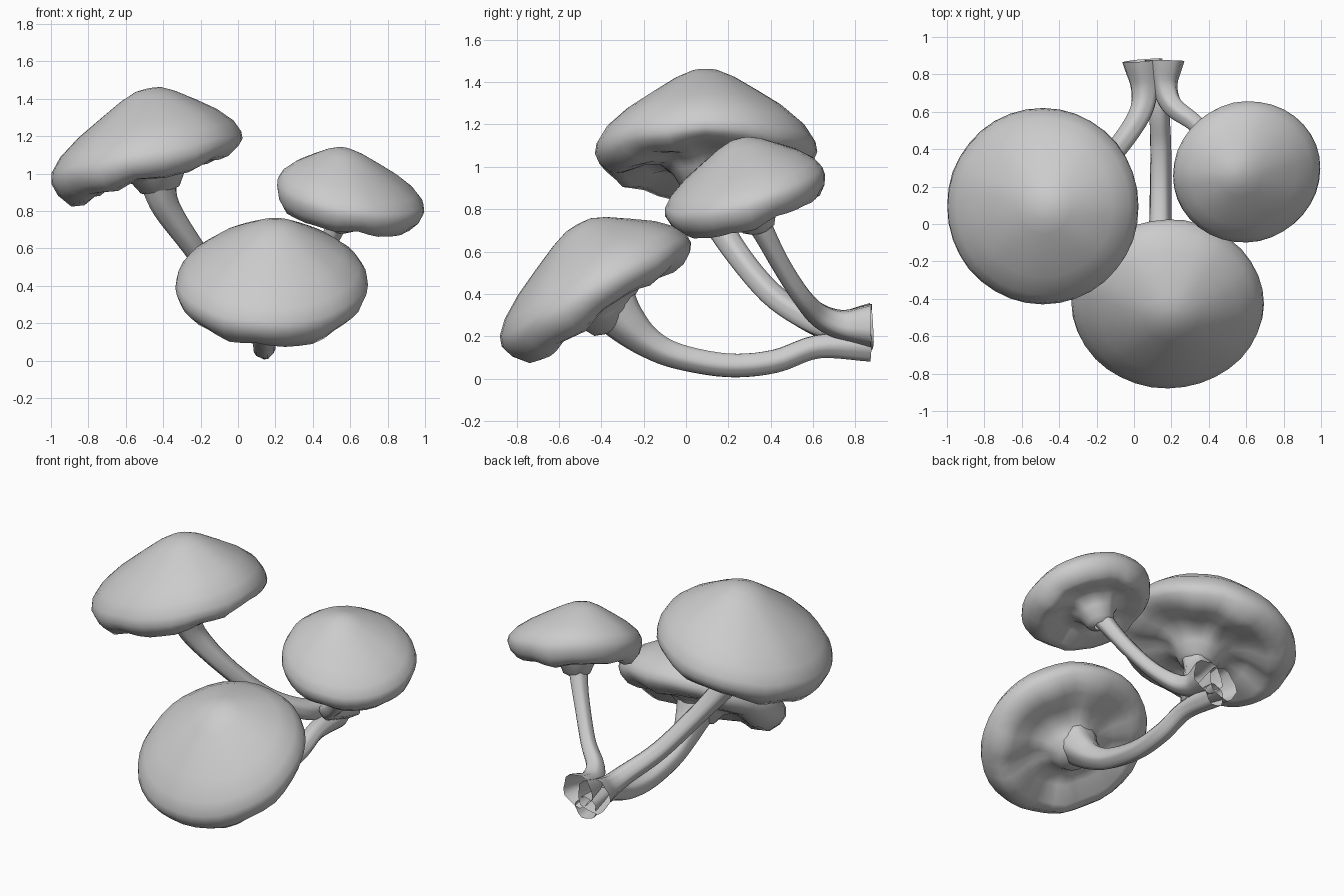
import bpy, bmesh, math, random
from mathutils import Vector

if "Cube" in bpy.data.objects:
    bpy.data.objects.remove(bpy.data.objects["Cube"])

random.seed(4)

def loft(name, rings, close_first=False):
    """Skin a list of equal-length point rings into a smooth mesh."""
    bm = bmesh.new()
    rows = [[bm.verts.new(p) for p in ring] for ring in rings]
    n = len(rows[0])
    for a, b in zip(rows, rows[1:]):
        for i in range(n):
            j = (i + 1) % n
            bm.faces.new((a[i], a[j], b[j], b[i]))
    if close_first:
        bm.faces.new(rows[0])
    bmesh.ops.recalc_face_normals(bm, faces=bm.faces)
    me = bpy.data.meshes.new(name)
    bm.to_mesh(me)
    bm.free()
    ob = bpy.data.objects.new(name, me)
    bpy.context.collection.objects.link(ob)
    me.shade_smooth()
    return ob

def spline(pts, steps=5):
    """Catmull-Rom samples through tuples of any length."""
    pts = [Vector(p) for p in pts]
    ext = [2 * pts[0] - pts[1]] + pts + [2 * pts[-1] - pts[-2]]
    out = []
    for k in range(len(pts) - 1):
        a, b, c, d = ext[k:k + 4]
        for s in range(steps):
            t = s / steps
            out.append(0.5 * (2 * b + (c - a) * t + (2 * a - 5 * b + 4 * c - d) * t * t
                              + (3 * b - a - 3 * c + d) * t ** 3))
    return out + [pts[-1]]

# cap outline: radius, height (both relative), waviness
PROFILE = [(0.03, 1.0, 0), (0.13, 0.985, 0), (0.28, 0.89, 0), (0.5, 0.7, .01),
           (0.72, 0.5, .015), (0.9, 0.28, .02), (0.985, 0.09, .03), (1.0, -0.04, .04),
           (0.96, -0.17, .05), (0.86, -0.29, .08), (0.74, -0.31, .09), (0.54, -0.22, .07),
           (0.38, -0.22, .04), (0.27, -0.33, 0), (0.2, -0.5, 0), (0.1, -0.55, 0)]

def cap(name, centre, normal, apex, ru, rv, hub, slim, depth):
    """hub: stem offset from centre; slim: rim thinning uphill; depth: underside scale."""
    c, n = Vector(centre), Vector(normal).normalized()
    axis = Vector(apex) - c
    height = axis.length
    u = (Vector((1, 0, 0)) - n * n.x).normalized()
    v = n.cross(u)
    hill = (Vector((0, 0, 1)) - n * n.z).normalized()
    ph = [random.uniform(0, 6.28) for _ in range(3)]
    rings = []
    for r, h, w in PROFILE:
        ring = []
        for i in range(36):
            a = math.tau * i / 36
            d = u * math.cos(a) + v * math.sin(a)
            wave = w * (math.sin(3 * a + ph[0]) + .7 * math.sin(7 * a + ph[1])
                        + .5 * math.sin(11 * a + ph[2])) / 2.2
            if h > 0:
                off = axis * (h + wave)
            else:
                thin = 1 - slim * d.dot(hill) * min(1, max(0, r - .3) * 2)
                off = n * height * (h * thin * depth + wave)
                off += (u * hub[0] + v * hub[1]) * min(1, (1 - r) * 1.4)
            ring.append(c + u * (ru * r * math.cos(a)) + v * (rv * r * math.sin(a)) + off)
        rings.append(ring)
    return loft(name, rings, True)

def stem(name, path):
    """Tube along (x, y, z, radius) points, with shallow lengthwise ridges."""
    pts = spline(path)
    pos = [Vector(p[:3]) for p in pts]
    side = Vector((1, 0, 0))
    rings = []
    for i, p in enumerate(pos):
        t = (pos[min(i + 1, len(pos) - 1)] - pos[max(i - 1, 0)]).normalized()
        side = (side - t * side.dot(t)).normalized()
        up = t.cross(side)
        ring = []
        for k in range(16):
            a = math.tau * k / 16
            r = pts[i][3] * (1 + .07 * math.sin(5 * a + i * .06))
            ring.append(p + (side * math.cos(a) + up * math.sin(a)) * r)
        rings.append(ring)
    return loft(name, rings)

# caps
cap("left_cap", (-0.49, 0.095, 1.08), (-0.2, -0.01, 1), (-0.48, 0.09, 1.455),
    0.525, 0.525, (0.04, -0.02), 0.45, 0.95)
cap("front_cap", (0.18, -0.43, 0.41), (0, -0.48, 0.88), (0.2, -0.51, 0.73),
    0.515, 0.51, (-0.02, 0.0), 0.4, 1.1)
cap("right_cap", (0.605, 0.275, 0.88), (0.17, -0.27, 1), (0.57, 0.25, 1.13),
    0.4, 0.39, (-0.03, 0.02), 0.1, 1.5)

# stems, flaring into the caps and spreading at the open base
stem("left_stem", [(-0.43, 0.06, 1.02, .12), (-0.425, 0.07, 0.95, .095), (-0.385, 0.11, 0.82, .073),
                   (-0.25, 0.22, 0.62, .057), (-0.09, 0.4, 0.4, .055), (0.03, 0.58, 0.28, .06),
                   (0.06, 0.72, 0.24, .073), (0.05, 0.875, 0.245, .108)])
stem("front_stem", [(0.16, -0.36, 0.37, .13), (0.16, -0.285, 0.27, .1), (0.15, -0.18, 0.175, .072),
                    (0.14, -0.04, 0.108, .06), (0.14, 0.2, 0.064, .056), (0.14, 0.42, 0.082, .055),
                    (0.13, 0.62, 0.15, .055), (0.11, 0.87, 0.15, .07)])
stem("right_stem", [(0.57, 0.3, 0.86, .1), (0.545, 0.325, 0.78, .065), (0.5, 0.38, 0.67, .05),
                    (0.42, 0.455, 0.53, .045), (0.32, 0.545, 0.39, .046), (0.21, 0.63, 0.3, .055),
                    (0.165, 0.74, 0.255, .07), (0.165, 0.875, 0.25, .105)])
